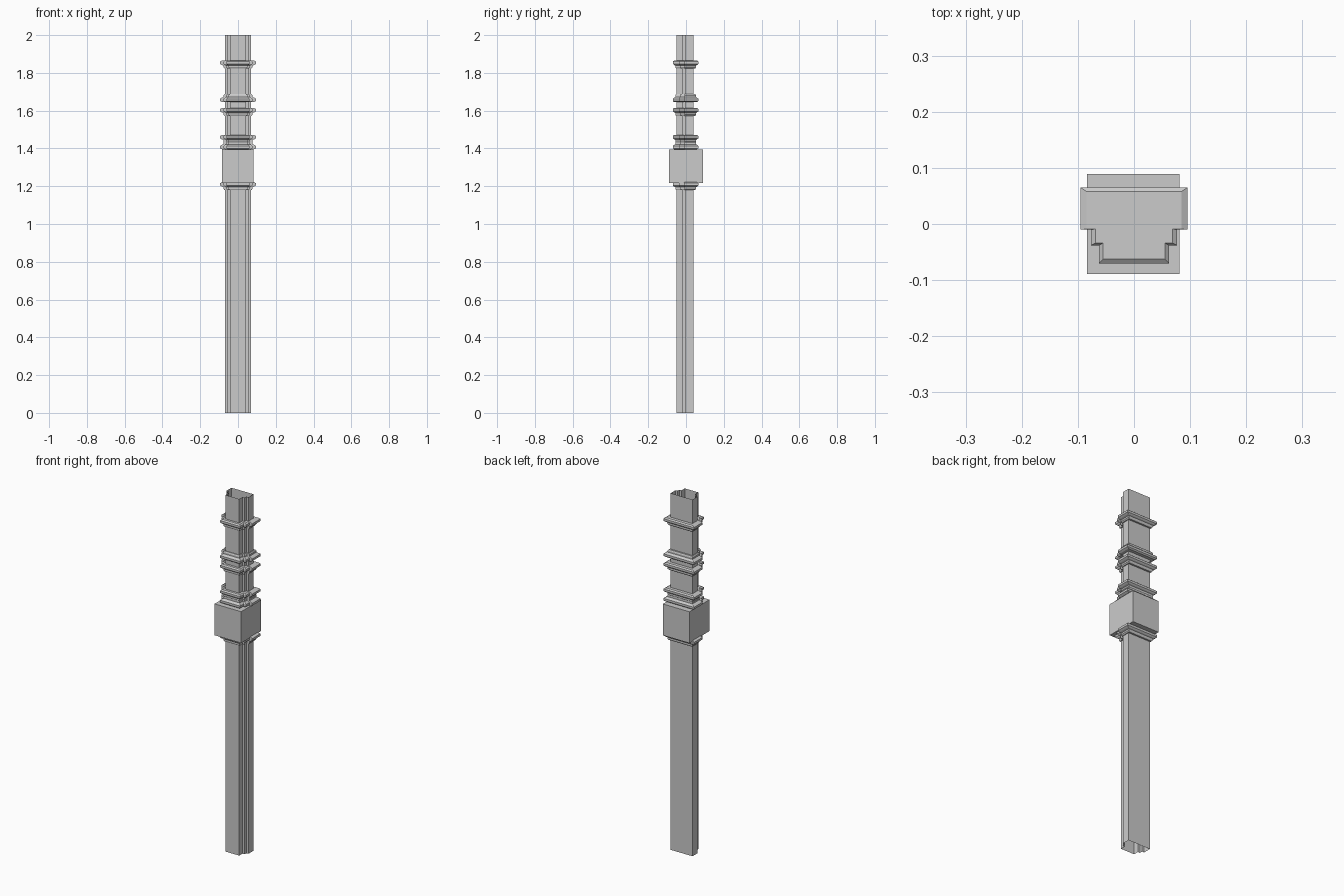
import bpy, bmesh

if "Cube" in bpy.data.objects:
    bpy.data.objects.remove(bpy.data.objects["Cube"])

# right half of the stepped outlines, back to front
SHAFT = [(0.068, 0.04), (0.068, -0.004), (0.055, -0.004), (0.055, -0.02), (0.042, -0.02), (0.042, -0.049)]
RING = [(0.095, 0.065), (0.095, -0.01), (0.077, -0.01), (0.077, -0.038), (0.062, -0.038), (0.062, -0.07)]


def loft(name, half, levels, caps):
    """Stack scaled copies of a mirrored outline; levels = (z, scale)."""
    outline = [(-x, y) for x, y in half] + [(x, y) for x, y in reversed(half)]
    bm = bmesh.new()
    loops = [[bm.verts.new((x * s, y * s, z)) for x, y in outline] for z, s in levels]
    n = len(outline)
    for a, b in zip(loops, loops[1:]):
        for i in range(n):
            j = (i + 1) % n
            bm.faces.new((a[i], a[j], b[j], b[i]))
    if caps:
        bm.faces.new(loops[0])
        bm.faces.new(loops[-1])
    bmesh.ops.recalc_face_normals(bm, faces=bm.faces)
    me = bpy.data.meshes.new(name)
    bm.to_mesh(me)
    bm.free()
    ob = bpy.data.objects.new(name, me)
    bpy.context.collection.objects.link(ob)
    return ob


# open-ended stepped shaft
loft("shaft", SHAFT, [(0, 1), (2, 1)], False)

# moulded collars: (z of wide end, direction towards the narrow end)
PROFILE = [(0, 0.89), (0.006, 1), (0.018, 1), (0.024, 0.9), (0.027, 0.81), (0.036, 0.81), (0.042, 0.76)]
for z0, d in [(1.866, -1), (1.645, 1), (1.615, -1), (1.472, -1), (1.395, 1), (1.222, -1)]:
    loft("collar", RING, [(z0 + d * h, s) for h, s in PROFILE], True)

# plain block
bpy.ops.mesh.primitive_cube_add(size=1, location=(-0.001, 0, 1.306))
block = bpy.context.object
block.name = "block"
block.scale = (0.165, 0.178, 0.176)
